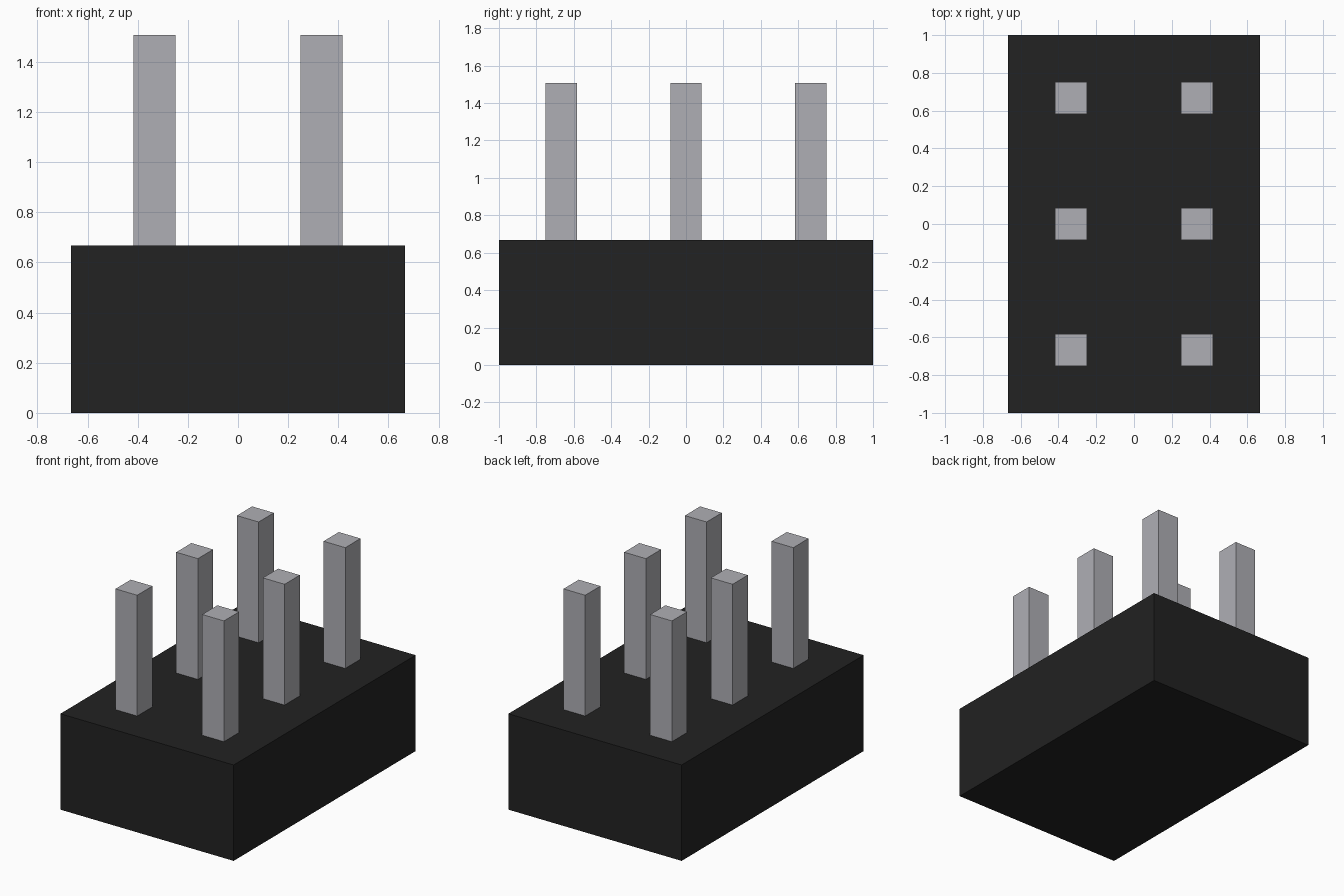
import bpy

# Remove the default cube only
default = bpy.data.objects.get("Cube")
if default:
    bpy.data.objects.remove(default, do_unlink=True)


def make_material(name, rgb):
    mat = bpy.data.materials.new(name)
    mat.use_nodes = True
    mat.diffuse_color = (*rgb, 1)
    mat.node_tree.nodes["Principled BSDF"].inputs["Base Color"].default_value = (*rgb, 1)
    return mat


def add_box(name, size, x, y, z_bottom, mat):
    """Box of the given size standing on z_bottom."""
    bpy.ops.mesh.primitive_cube_add(size=1, location=(x, y, z_bottom + size[2] / 2))
    box = bpy.context.object
    box.name = name
    box.scale = size
    bpy.ops.object.transform_apply(location=False, rotation=False, scale=True)
    box.data.materials.append(mat)
    return box


black = make_material("black_plastic", (0.016, 0.016, 0.016))
silver = make_material("silver_metal", (0.43, 0.43, 0.46))

# Housing block
BODY_HEIGHT = 0.667
add_box("housing", (1.333, 2, BODY_HEIGHT), 0, 0, 0, black)

# Two columns of three square pins
PIN_WIDTH, PIN_TOP, PITCH = 0.167, 1.507, 0.667
for side, column in (("right", -0.5), ("left", 0.5)):
    for place, row in (("front", -1), ("middle", 0), ("back", 1)):
        add_box(f"pin_{place}_{side}", (PIN_WIDTH, PIN_WIDTH, PIN_TOP - BODY_HEIGHT),
                column * PITCH, row * PITCH, BODY_HEIGHT, silver)
